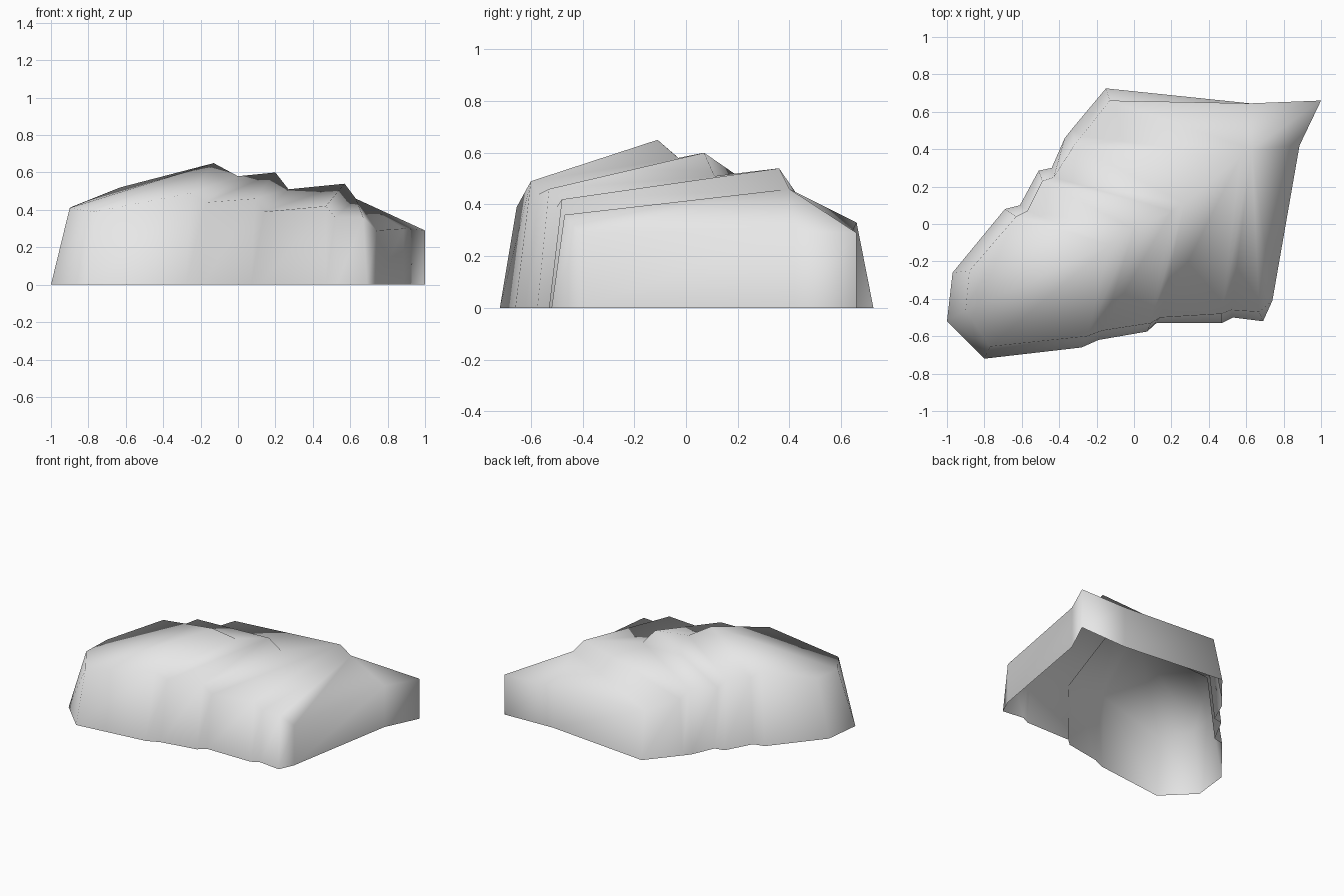
import bpy
import bmesh

default_cube = bpy.data.objects.get("Cube")
if default_cube:
    bpy.data.objects.remove(default_cube, do_unlink=True)

# One plain stone-grey material
grey = bpy.data.materials.new("plain_grey")
grey.use_nodes = True
grey.diffuse_color = (0.8, 0.8, 0.8, 1)
grey.node_tree.nodes["Principled BSDF"].inputs["Base Color"].default_value = grey.diffuse_color

# Each rib: front foot, front shoulder, crest, back shoulder, back foot.
# Ribs alternate between a raised plate lip and the lower step beyond it.
ribs = [
    [(-.80, -.72, 0), (-.77, -.655, .39), (-.90, -.46, .41), (-.88, -.25, .42), (-.97, -.26, 0)],
    [(-.28, -.66, 0), (-.25, -.60, .49), (-.13, -.11, .65), (-.63, .04, .52), (-.69, .08, 0)],
    [(-.19, -.62, 0), (-.17, -.57, .44), (0, -.03, .58), (-.57, .07, .46), (-.61, .10, 0)],
    [(.07, -.575, 0), (.09, -.53, .46), (.20, .07, .60), (-.49, .23, .49), (-.51, .285, 0)],
    [(.12, -.53, 0), (.14, -.50, .39), (.27, .11, .51), (-.43, .25, .42), (-.44, .30, 0)],
    [(.47, -.53, 0), (.47, -.48, .42), (.57, .36, .54), (-.32, .42, .45), (-.37, .46, 0)],
    [(.53, -.50, 0), (.52, -.46, .36), (.63, .40, .46), (-.28, .47, .38), (-.33, .51, 0)],
    [(.69, -.52, 0), (.67, -.47, .36), (1, .66, .29), (-.13, .66, .33), (-.15, .725, 0)],
]

bm = bmesh.new()
rows = [[bm.verts.new(point) for point in rib] for rib in ribs]


def column(x, y, top):
    """Foot and rim vertices of an upright wall edge."""
    return bm.verts.new((x, y, 0)), bm.verts.new((x, y, top))


def fan(centre, rim):
    """Triangles from one vertex to each pair along a rim."""
    for first, second in zip(rim, rim[1:]):
        bm.faces.new((centre, first, second))


# Overlapping plates lofted between neighbouring ribs
for near, far in zip(rows[:-2], rows[1:-1]):
    for i in range(len(near) - 1):
        bm.faces.new((near[i], far[i], far[i + 1], near[i + 1]))

# Rounded rear cap
foot = bm.verts.new((-1, -.52, 0))
rear = rows[0]
bm.faces.new((foot, rear[0], rear[1], rear[2]))
bm.faces.new((foot, rear[2], rear[3], rear[4]))

# Pointed nose plate with an upright wall on both sides
last, end = rows[-2], rows[-1]
tip_foot = bm.verts.new((1, .66, 0))
corner = column(.74, -.41, .29)
front_mid = column(.885, .42, .30)
back_mid = column(.62, .645, .30)
tip = (tip_foot, end[2])
bm.faces.new((last[0], end[0], end[1], last[1]))
bm.faces.new((last[3], end[3], end[4], last[4]))
fan(last[2], [last[1], end[1], corner[1], front_mid[1], end[2]])
fan(last[2], [end[2], back_mid[1], end[3], last[3]])
wall = [(end[0], end[1]), corner, front_mid, tip, back_mid, (end[4], end[3])]
for a, b in zip(wall, wall[1:]):
    bm.faces.new((a[0], b[0], b[1], a[1]))

bmesh.ops.recalc_face_normals(bm, faces=bm.faces)
if sum(face.normal.z for face in bm.faces) < 0:
    bmesh.ops.reverse_faces(bm, faces=bm.faces)
for face in bm.faces:
    face.smooth = True

# Open-bottomed shell
mesh = bpy.data.meshes.new("plated_shell")
bm.to_mesh(mesh)
bm.free()
mesh.materials.append(grey)
shell = bpy.data.objects.new("plated_shell", mesh)
bpy.context.collection.objects.link(shell)
